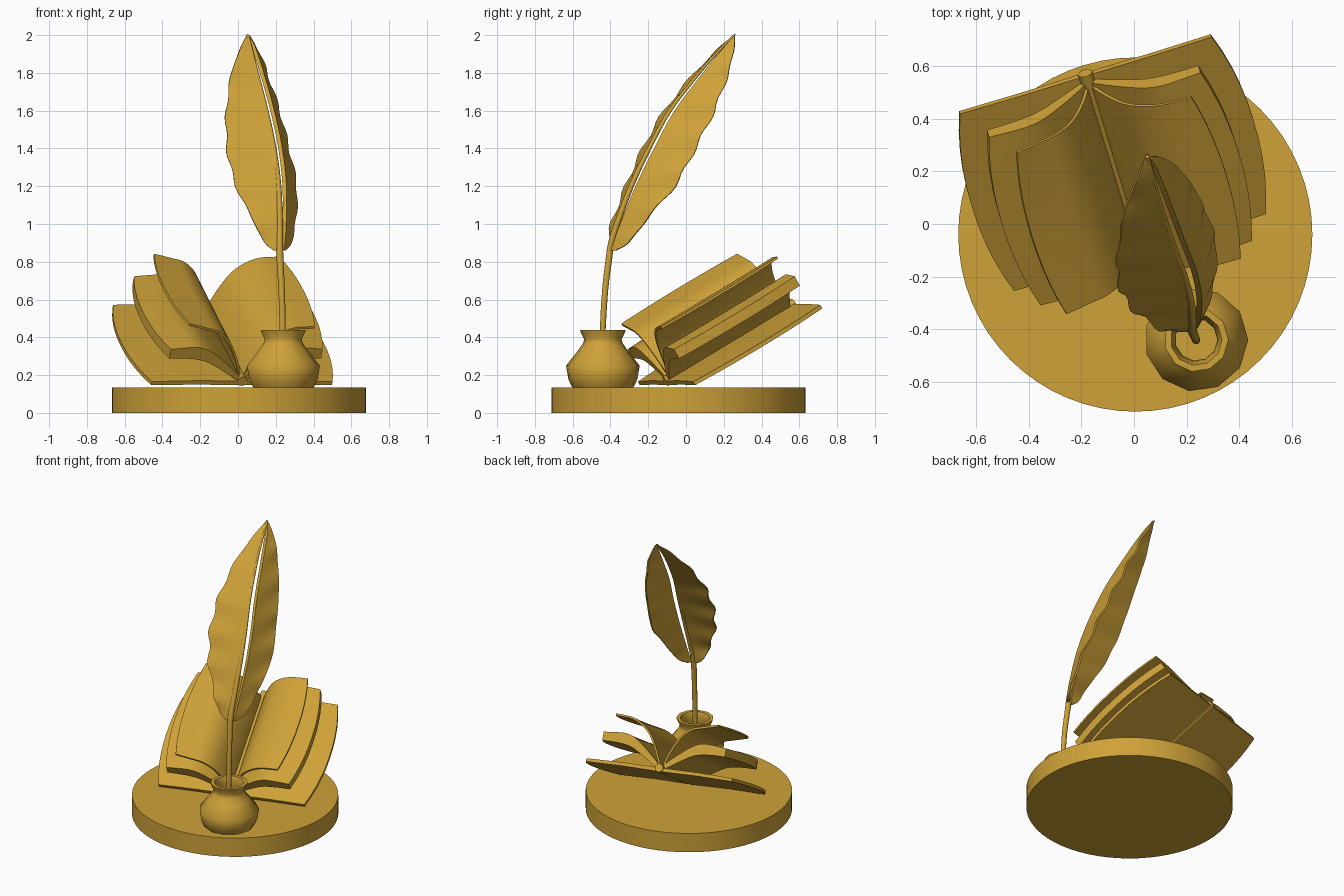
import bpy, bmesh, math
from mathutils import Vector, Matrix

if "Cube" in bpy.data.objects:
    bpy.data.objects.remove(bpy.data.objects["Cube"])

gold = bpy.data.materials.new("gold")
gold.diffuse_color = (0.62, 0.36, 0.04, 1)
gold.use_nodes = True
gold.node_tree.nodes["Principled BSDF"].inputs["Base Color"].default_value = gold.diffuse_color


def finish(name, bm, angle=40):
    bmesh.ops.recalc_face_normals(bm, faces=bm.faces)
    me = bpy.data.meshes.new(name)
    bm.to_mesh(me)
    bm.free()
    ob = bpy.data.objects.new(name, me)
    bpy.context.collection.objects.link(ob)
    me.materials.append(gold)
    bpy.ops.object.select_all(action='DESELECT')
    ob.select_set(True)
    bpy.context.view_layer.objects.active = ob
    bpy.ops.object.shade_smooth_by_angle(angle=math.radians(angle))
    return ob


def loft(name, rings, angle=40):
    """Skin closed rings of equal size and cap both ends."""
    bm = bmesh.new()
    vs = [[bm.verts.new(p) for p in r] for r in rings]
    n = len(vs[0])
    for a, b in zip(vs, vs[1:]):
        for i in range(n):
            j = (i + 1) % n
            bm.faces.new((a[i], a[j], b[j], b[i]))
    bm.faces.new(vs[0])
    bm.faces.new(vs[-1])
    return finish(name, bm, angle)


def smooth(pts, steps):
    """Catmull-Rom resampling of a short point list."""
    pts = [Vector(p) for p in pts]
    ext = [2 * pts[0] - pts[1]] + pts + [2 * pts[-1] - pts[-2]]
    out = []
    for p0, p1, p2, p3 in zip(ext, ext[1:], ext[2:], ext[3:]):
        for k in range(steps):
            t = k / steps
            out.append(0.5 * (2 * p1 + (p2 - p0) * t + (2 * p0 - 5 * p1 + 4 * p2 - p3) * t * t
                              + (3 * p1 - p0 - 3 * p2 + p3) * t ** 3))
    return out + [pts[-1]]


def circle(c, r, n):
    return [(c[0] + r * math.cos(2 * math.pi * i / n), c[1] + r * math.sin(2 * math.pi * i / n), c[2])
            for i in range(n)]


# Round base
loft("base", [circle((0.005, -0.04, z), 0.673, 64) for z in (0, 0.135)])

# Ink pot, hollow inside
pot = [(0.13, 0.16), (0.15, 0.172), (0.18, 0.185), (0.25, 0.197), (0.33, 0.133), (0.37, 0.105),
       (0.39, 0.1), (0.425, 0.118), (0.44, 0.122), (0.44, 0.098), (0.39, 0.08), (0.3, 0.12), (0.2, 0.14)]
loft("ink_pot", [circle((0.237, -0.44, z), r, 11) for z, r in pot], 50)

# Book: x across, y up the page, z off the page
book = (Matrix.Translation((0.02, -0.1, 0.15)) @ Matrix.Rotation(math.radians(17), 4, 'Z')
        @ Matrix.Rotation(math.radians(30), 4, 'X'))


def slab(name, top, bottom, side, v0, v1, bow):
    """Profile swept up the page, with a bowed outer edge."""
    ring = top + bottom[::-1]
    umax = max(p[0] for p in ring)
    rings = []
    for k in range(11):
        t = k / 10
        f = bow * (1 - abs(2 * t - 1) ** 2.2) / umax
        rings.append([book @ Vector((side * u * (1 + f * u / umax), v0 + (v1 - v0) * t, w))
                      for u, w in ring])
    loft(name, rings)


def offset(line, d):
    out = []
    for i, p in enumerate(line):
        t = (line[min(i + 1, len(line) - 1)] - line[max(i - 1, 0)]).normalized()
        out.append(p + Vector((t.y, -t.x)) * d)
    return out


block_top = smooth([(0, .03), (.06, .085), (.13, .145), (.2, .195), (.264, .217), (.34, .215), (.42, .207)], 3)
block_low = smooth([(0, .0), (.06, .04), (.13, .085), (.2, .125), (.26, .143), (.34, .15), (.42, .15)], 3)
leaves = {"left": [(0, .02), (.03, .12), (.09, .24), (.16, .305), (.24, .33), (.335, .355)],
          "right": [(0, .02), (.04, .12), (.1, .23), (.17, .295), (.25, .33), (.36, .338)]}
cover_top = [Vector(p) for p in ((0, .022), (.25, .024), (.5, .018))]
cover_low = [Vector(p) for p in ((0, -.004), (.25, 0), (.5, -.004))]
for side, s in (("left", -1), ("right", 1)):
    slab(side + "_cover", cover_top, cover_low, s, 0, .813, .06)
    slab(side + "_page_block", block_top, block_low, s, .015, .787, .05)
    leaf = smooth(leaves[side], 4)
    slab(side + "_leaf", leaf, offset(leaf, .013), s, .03, .77, .04)

# Spine rod
loft("spine", [[book @ Vector((x, v, w)) for x, w, _ in circle((0, .02, 0), .028, 12)] for v in (0.0, .825)])

# Quill rows: shaft xy, left vane edge xy, right vane edge xy, height, gap
rows = [(.222, -.40, .19, -.405, .25, -.37, .86, .010),
        (.220, -.395, .14, -.405, .275, -.30, .90, .018),
        (.220, -.365, .09, -.39, .30, -.23, 1.0, .025),
        (.214, -.29, -.01, -.315, .305, -.06, 1.2, .032),
        (.190, -.195, -.058, -.225, .265, .05, 1.4, .034),
        (.150, -.085, -.062, -.11, .215, .15, 1.6, .032),
        (.100, .07, -.035, .05, .15, .225, 1.8, .026),
        (.076, .158, .0, .145, .11, .25, 1.9, .018),
        (.053, .25, .042, .25, .065, .258, 1.995, .006)]
fine = smooth(rows, 6)


def vane(name, left):
    rings = []
    for q in fine:
        shaft, z, gap = Vector((q[0], q[1])), q[6], q[7]
        inner = shaft if left else shaft + Vector((gap, gap * .8))
        outer = Vector((q[2], q[3])) if left else Vector((q[4], q[5]))
        d = outer - inner
        wave = math.sin(z * 2 * math.pi / 0.19)
        n = Vector((-d.y, d.x)).normalized()
        a, b = [], []
        for k in range(6):
            t = k / 5
            p = inner + d * t * (1 + .035 * wave * t) + n * (.008 * wave * t * min(1, d.length * 8))
            h = min(.011, d.length * .3) * (1 - .4 * t)
            a.append((*(p + n * h), z))
            b.append((*(p - n * h), z))
        rings.append(a + b[::-1])
    loft(name, rings, 50)


vane("left_vane", True)
vane("right_vane", False)

# Quill shaft from inside the pot to the tip
path = smooth([(.237, -.445, .2, .012), (.236, -.44, .45, .016), (.231, -.428, .65, .017),
               (.223, -.41, .8, .018)] + [(r[0], r[1], r[6], .019 - .011 * (r[6] - .86) / 1.14)
                                          for r in rows[1:]] + [(.05, .256, 2.0, .009)], 4)
loft("quill_shaft", [circle(p, p[3], 10) for p in path], 60)
